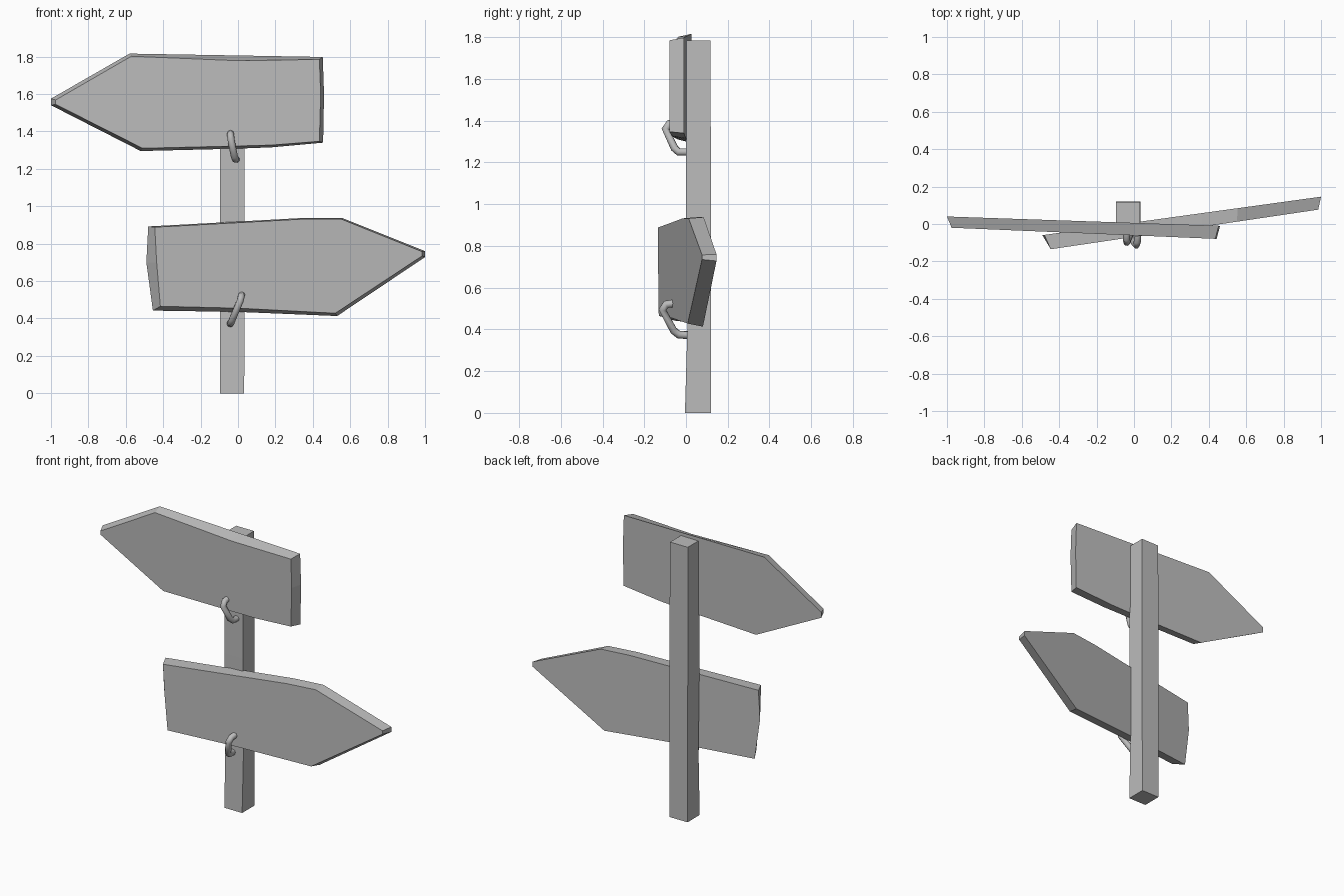
import bpy
import bmesh

if "Cube" in bpy.data.objects:
    bpy.data.objects.remove(bpy.data.objects["Cube"])

grey = bpy.data.materials.new("plain grey")
grey.diffuse_color = (0.5, 0.5, 0.5, 1)
grey.use_nodes = True
grey.node_tree.nodes["Principled BSDF"].inputs["Base Color"].default_value = grey.diffuse_color


def finish(name, bm):
    bmesh.ops.recalc_face_normals(bm, faces=bm.faces)
    mesh = bpy.data.meshes.new(name)
    bm.to_mesh(mesh)
    bm.free()
    mesh.materials.append(grey)
    obj = bpy.data.objects.new(name, mesh)
    bpy.context.collection.objects.link(obj)
    return obj


def loft(name, rings):
    """Skin matching closed rings of points and cap both ends."""
    bm = bmesh.new()
    loops = [[bm.verts.new(p) for p in ring] for ring in rings]
    n = len(loops[0])
    for a, b in zip(loops, loops[1:]):
        for i in range(n):
            j = (i + 1) % n
            bm.faces.new((a[i], a[j], b[j], b[i]))
    bm.faces.new(loops[0])
    bm.faces.new(loops[-1])
    return finish(name, bm)


def board(name, front, back, front_y, back_y):
    """Arrow plank; each y rule is (y at x=0, slope along x)."""
    rings = [[(x, y0 + k * x, z) for x, z in pts]
             for pts, (y0, k) in ((front, front_y), (back, back_y))]
    return loft(name, rings)


def nail(name, points):
    """Bent round nail swept along a path."""
    curve = bpy.data.curves.new(name, 'CURVE')
    curve.dimensions = '3D'
    curve.bevel_depth = 0.019
    curve.bevel_resolution = 2
    curve.use_fill_caps = True
    spline = curve.splines.new('POLY')
    spline.points.add(len(points) - 1)
    for p, co in zip(spline.points, points):
        p.co = (*co, 1)
    curve.materials.append(grey)
    obj = bpy.data.objects.new(name, curve)
    bpy.context.collection.objects.link(obj)
    bpy.ops.object.select_all(action='DESELECT')
    obj.select_set(True)
    bpy.context.view_layer.objects.active = obj
    bpy.ops.object.convert(target='MESH')
    bpy.ops.object.shade_smooth_by_angle(angle=0.9)


# Square post with slightly uneven sides
sections = [(0, -0.095, 0.033, -0.005, 0.12), (0.45, -0.095, 0.035, 0.008, 0.12),
            (1.0, -0.097, 0.035, 0.0, 0.12), (1.785, -0.095, 0.033, 0.0, 0.117)]
loft("post", [[(x0, y0, z), (x1, y0, z), (x1, y1, z), (x0, y1, z)]
              for z, x0, x1, y0, y1 in sections])

# Upper board pointing left
board("upper_board",
      [(-0.975, 1.545), (-0.975, 1.568), (-0.57, 1.802), (0.0, 1.778), (0.435, 1.785),
       (0.442, 1.6), (0.435, 1.347), (0.18, 1.327), (0.0, 1.322), (-0.51, 1.31)],
      [(-1.0, 1.54), (-1.0, 1.575), (-0.58, 1.816), (0.0, 1.806), (0.453, 1.798),
       (0.46, 1.6), (0.455, 1.34), (0.18, 1.315), (0.0, 1.308), (-0.52, 1.295)],
      (-0.061, -0.042), (0.006, -0.034))

# Lower board pointing right
board("lower_board",
      [(0.985, 0.735), (0.985, 0.757), (0.55, 0.932), (0.36, 0.932), (0.0, 0.912),
       (-0.445, 0.888), (-0.435, 0.7), (-0.415, 0.465), (0.0, 0.455), (0.52, 0.428)],
      [(1.0, 0.728), (1.0, 0.76), (0.555, 0.938), (0.36, 0.938), (0.0, 0.918),
       (-0.48, 0.892), (-0.49, 0.7), (-0.455, 0.442), (0.0, 0.435), (0.53, 0.413)],
      (-0.069, 0.148), (0.008, 0.138))

# Bent nails holding the boards
nail("upper_nail", [(-0.04, -0.045, 1.39), (-0.04, -0.08, 1.385), (-0.038, -0.098, 1.36),
                    (-0.02, -0.055, 1.268), (-0.013, -0.035, 1.25), (-0.01, 0.01, 1.25)])
nail("lower_nail", [(0.02, -0.055, 0.525), (0.018, -0.095, 0.52), (0.012, -0.113, 0.495),
                    (-0.03, -0.06, 0.395), (-0.038, -0.035, 0.375), (-0.042, 0.012, 0.372)])
